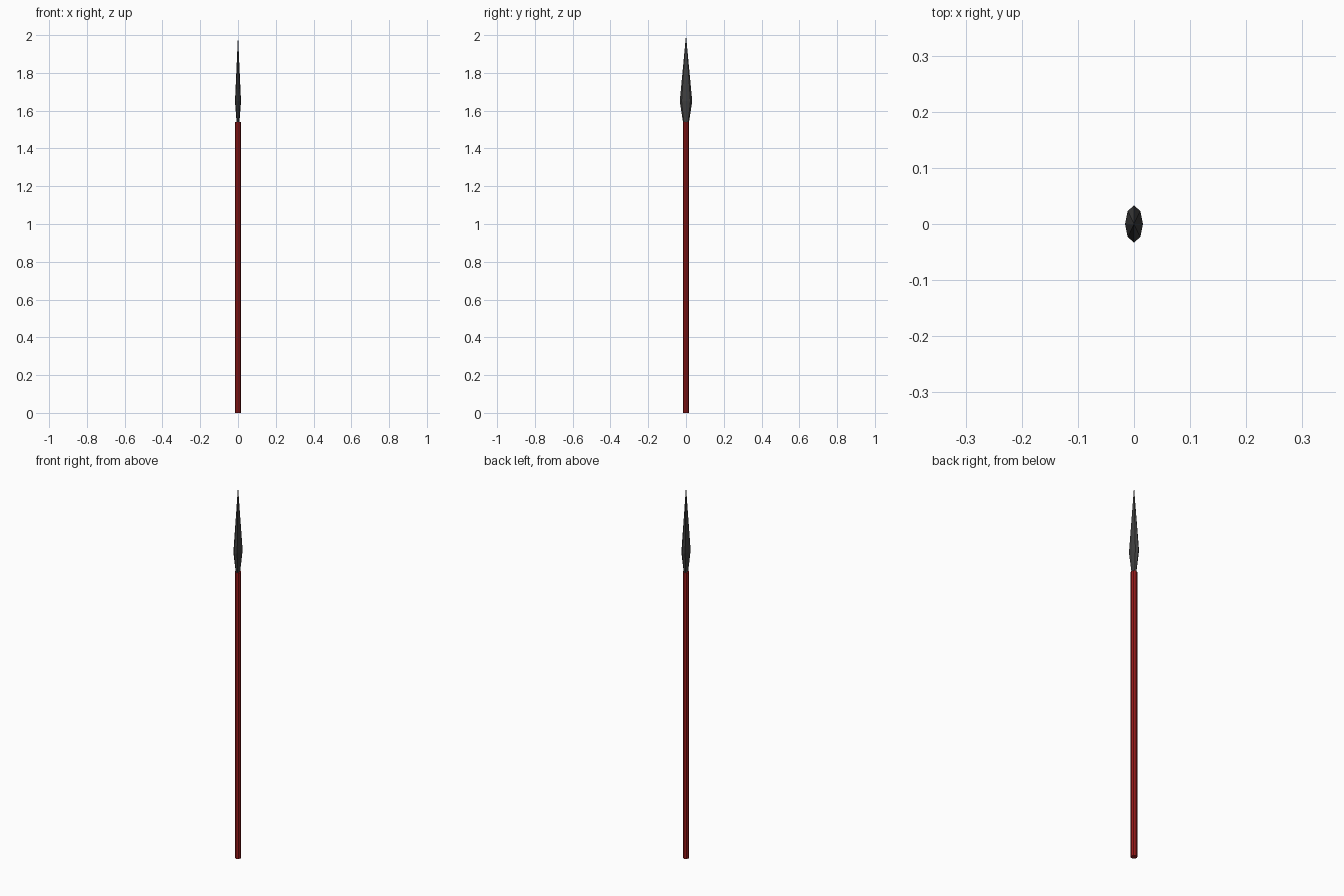
import bpy, bmesh
from math import cos, sin, tau

if "Cube" in bpy.data.objects:
    bpy.data.objects.remove(bpy.data.objects["Cube"])

SIDES = 8


def material(name, rgb):
    m = bpy.data.materials.new(name)
    m.diffuse_color = (*rgb, 1)
    m.use_nodes = True
    m.node_tree.nodes["Principled BSDF"].inputs["Base Color"].default_value = m.diffuse_color
    return m


def lathe(name, rings, mat):
    """Stack eight-sided rings (z, x radius, y radius); a zero radius makes a point."""
    bm = bmesh.new()
    loops = []
    for z, rx, ry in rings:
        if rx == 0:
            loops.append([bm.verts.new((0, 0, z))] * SIDES)
        else:
            loops.append([bm.verts.new((rx * cos(tau * i / SIDES), ry * sin(tau * i / SIDES), z))
                          for i in range(SIDES)])
    for low, high in zip(loops, loops[1:]):
        for i in range(SIDES):
            j = (i + 1) % SIDES
            bm.faces.new(dict.fromkeys((low[i], low[j], high[j], high[i])))
    # flat end caps
    for loop in (loops[0], loops[-1]):
        if len(set(loop)) > 1:
            bm.faces.new(loop)
    bmesh.ops.recalc_face_normals(bm, faces=bm.faces)
    mesh = bpy.data.meshes.new(name)
    bm.to_mesh(mesh)
    bm.free()
    mesh.materials.append(mat)
    obj = bpy.data.objects.new(name, mesh)
    bpy.context.collection.objects.link(obj)
    return obj


# Red wooden shaft
lathe("shaft", [(0, 0.016, 0.016), (1.54, 0.016, 0.016)],
      material("red_wood", (0.32, 0.01, 0.01)))

# Dark flattened spear head, set into the shaft
lathe("spear_head", [(1.52, 0.006, 0.013), (1.65, 0.016, 0.033), (2.0, 0, 0)],
      material("dark_metal", (0.05, 0.05, 0.05)))
